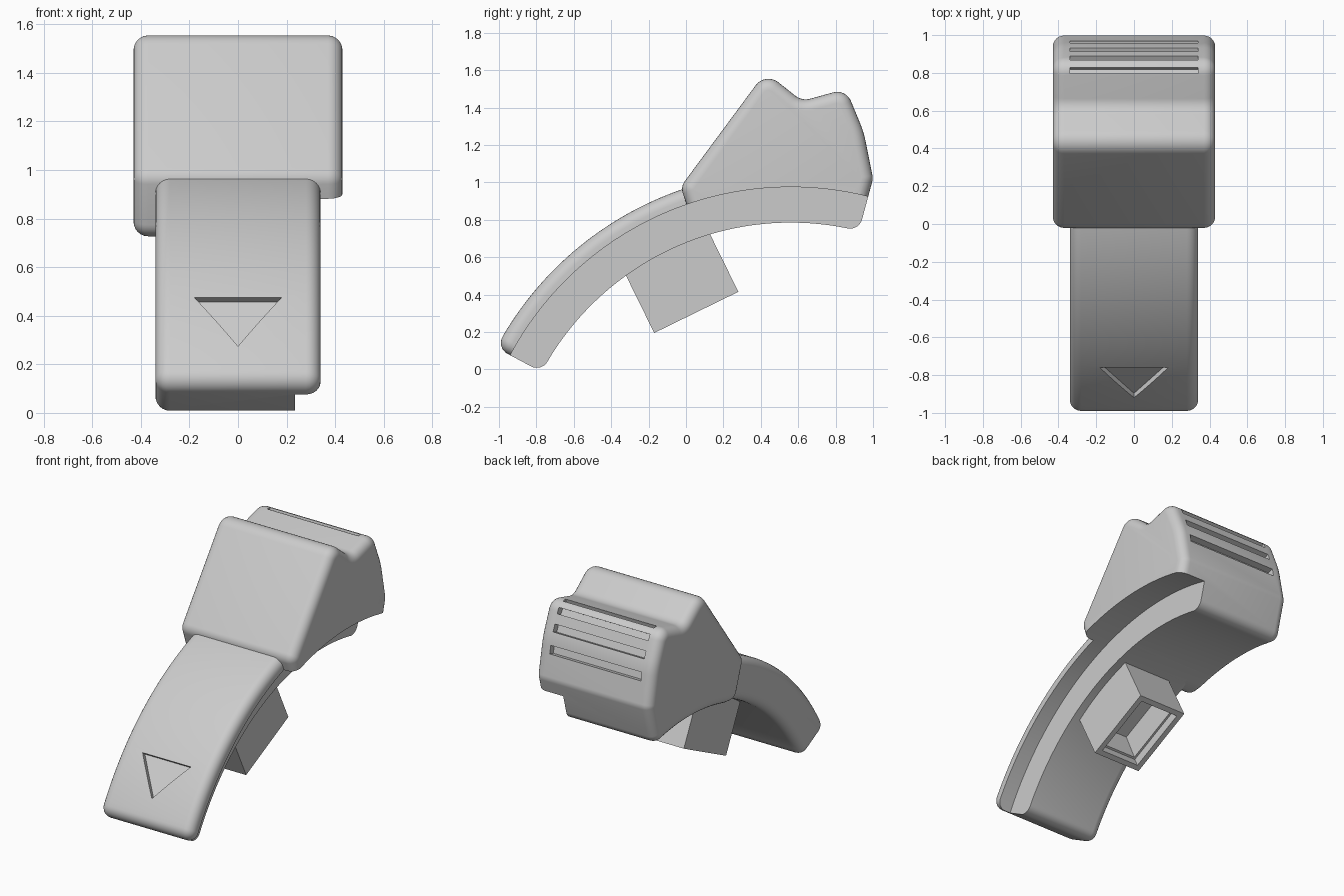
import bpy
import bmesh
from math import sin, cos, pi, radians, tan
from mathutils import Vector

if "Cube" in bpy.data.objects:
    bpy.data.objects.remove(bpy.data.objects["Cube"])

GREY = (0.6, 0.6, 0.6, 1.0)
mat = bpy.data.materials.new("light_grey_plastic")
mat.use_nodes = True
mat.diffuse_color = GREY
mat.node_tree.nodes["Principled BSDF"].inputs["Base Color"].default_value = GREY

# All curved layers share one centre in the (y, z) plane
CENTRE = Vector((0.56, -0.725))
R_INNER, R_MID, R_OUTER = 1.51, 1.70, 1.785
STEP_X = 0.235


def polar(r, deg):
    return CENTRE + r * Vector((cos(radians(deg)), sin(radians(deg))))


def arc(r, a, b, n):
    return [polar(r, a + (b - a) * i / n) for i in range(n + 1)]


def fillet(corners, steps=8):
    """Round each (point, radius) corner of a closed outline."""
    out = []
    n = len(corners)
    for i, (p, r) in enumerate(corners):
        if r == 0:
            out.append(p)
            continue
        d0 = (p - corners[i - 1][0]).normalized()
        d1 = (corners[(i + 1) % n][0] - p).normalized()
        turn = d0.angle(d1)
        t = r * tan(turn / 2)
        centre = p + (d1 - d0).normalized() * r / cos(turn / 2)
        a, b = p - d0 * t - centre, p + d1 * t - centre
        for k in range(steps + 1):
            f = k / steps
            v = a * sin((1 - f) * turn) + b * sin(f * turn)
            out.append(centre + v / sin(turn))
    return out


def inset(outline, dist):
    """Move a clockwise outline inwards."""
    out = []
    n = len(outline)
    for i, p in enumerate(outline):
        d0 = (p - outline[i - 1]).normalized()
        d1 = (outline[(i + 1) % n] - p).normalized()
        n0, n1 = Vector((d0.y, -d0.x)), Vector((d1.y, -d1.x))
        m = (n0 + n1).normalized()
        out.append(p + m * dist / max(m.dot(n0), 0.5))
    return out


def finish(name, bm):
    bmesh.ops.recalc_face_normals(bm, faces=bm.faces)
    mesh = bpy.data.meshes.new(name)
    bm.to_mesh(mesh)
    bm.free()
    mesh.materials.append(mat)
    ob = bpy.data.objects.new(name, mesh)
    bpy.context.collection.objects.link(ob)
    return ob


def loft(rings):
    bm = bmesh.new()
    loops = [[bm.verts.new(p) for p in ring] for ring in rings]
    n = len(loops[0])
    for a, b in zip(loops, loops[1:]):
        for i in range(n):
            j = (i + 1) % n
            bm.faces.new((a[i], a[j], b[j], b[i]))
    bm.faces.new(loops[0])
    bm.faces.new(loops[-1])
    return bm


def rounded_solid(name, outline, half, r, steps=6):
    """Extrude an outline along x with rounded rims."""
    slices = []
    for k in range(steps + 1):
        t = pi / 2 * k / steps
        slices.append((half - r + r * cos(t), r * (1 - sin(t))))
    slices = [(-x, d) for x, d in slices] + [(x, d) for x, d in reversed(slices)]
    return finish(name, loft([[(x, p.x, p.y) for p in inset(outline, d)] for x, d in slices]))


def prism(base, vec):
    base = [Vector(p) for p in base]
    return loft([base, [p + Vector(vec) for p in base]])


def cut(ob, cutter):
    cutter.hide_render = True
    mod = ob.modifiers.new("cut", "BOOLEAN")
    mod.operation, mod.solver, mod.object = "DIFFERENCE", "EXACT", cutter
    bpy.context.view_layer.objects.active = ob
    bpy.ops.object.modifier_apply(modifier=mod.name)


# Curved arm, running under the head
FRONT, BACK = 151.9, 98
arm_outline = fillet(
    [(polar(R_INNER, FRONT), 0.066), (polar(R_OUTER, FRONT), 0.066)]
    + [(p, 0) for p in arc(R_OUTER, FRONT - 3, BACK + 3, 36)]
    + [(polar(R_OUTER, BACK), 0.066), (polar(R_INNER, BACK), 0.066)]
    + [(p, 0) for p in arc(R_INNER, BACK + 3, FRONT - 3, 36)])
arm = rounded_solid("curved_arm", arm_outline, 0.34, 0.06)

# Head with two humps
HEAD = 109.1
head_outline = fillet(
    [(polar(1.53, HEAD), 0.07), (polar(1.8, HEAD), 0.07),
     (Vector((0.425, 1.59)), 0.085), (Vector((0.62, 1.435)), 0.09),
     (Vector((0.855, 1.5)), 0.08), (Vector((0.95, 1.27)), 0.5),
     (Vector((1.0, 1.02)), 0.08), (Vector((0.925, 0.742)), 0.066)]
    + [(p, 0) for p in arc(R_INNER, 79, 105, 24)])
head = rounded_solid("head", head_outline, 0.43, 0.06)

# Side step under the left edge of both
step_outline = arc(R_MID, 160, 60, 80) + arc(1.2, 60, 160, 40)
step = finish("step_cutter", prism([(STEP_X, p.x, p.y) for p in step_outline], (0.4, 0, 0)))
cut(arm, step)
cut(head, step)
cutters = [step]

# Triangular arrow recess on the arm
normal = Vector((0, -0.78, 0.625))
tri = [Vector(p) - normal * 0.03 for p in ((-0.18, -0.76, 0.475), (0.18, -0.76, 0.475), (0, -0.92, 0.275))]
arrow = finish("arrow_cutter", prism(tri, normal * 0.08))
cut(arm, arrow)
cutters.append(arrow)

# Grip slots across the back hump
for y, z, tilt, width in ((0.813, 1.485, 75, 0.03), (0.875, 1.435, 30, 0.04),
                          (0.92, 1.335, 22, 0.05), (0.962, 1.205, 14, 0.055)):
    c = Vector((y, z))
    out = Vector((cos(radians(tilt)), sin(radians(tilt))))
    side = Vector((-out.y, out.x)) * width / 2
    rect = [c - out * 0.04 - side, c + out * 0.06 - side, c + out * 0.06 + side, c - out * 0.04 + side]
    slot = finish("slot_cutter", prism([(-0.34, p.x, p.y) for p in rect], (0.68, 0, 0)))
    cut(head, slot)
    cutters.append(slot)

for c in cutters:
    bpy.data.objects.remove(c)

# Hollow socket below the arm
along, down = Vector((0.45, 0.22)), Vector((0.15, -0.305))
corner = Vector((-0.32, 0.5)) - down * 0.25
socket_outline = [corner, corner + along, corner + along + down * 1.25, corner + down * 1.25]
bm = prism([(-0.18, p.x, p.y) for p in socket_outline], (0.36, 0, 0))
bmesh.ops.recalc_face_normals(bm, faces=bm.faces)
axis = Vector((0, down.x, down.y)).normalized()
mouth = max(bm.faces, key=lambda f: f.normal.dot(axis))
for thick, depth in ((0.05, 0), (0.0, -0.06), (0.02, 0), (0.04, -0.16)):
    bmesh.ops.inset_individual(bm, faces=[mouth], thickness=thick, depth=depth)
finish("socket", bm)

# Smooth the rounded parts, keeping cut edges sharp
bpy.ops.object.select_all(action="DESELECT")
for ob in (arm, head):
    ob.select_set(True)
bpy.context.view_layer.objects.active = arm
bpy.ops.object.shade_smooth_by_angle(angle=radians(30))
